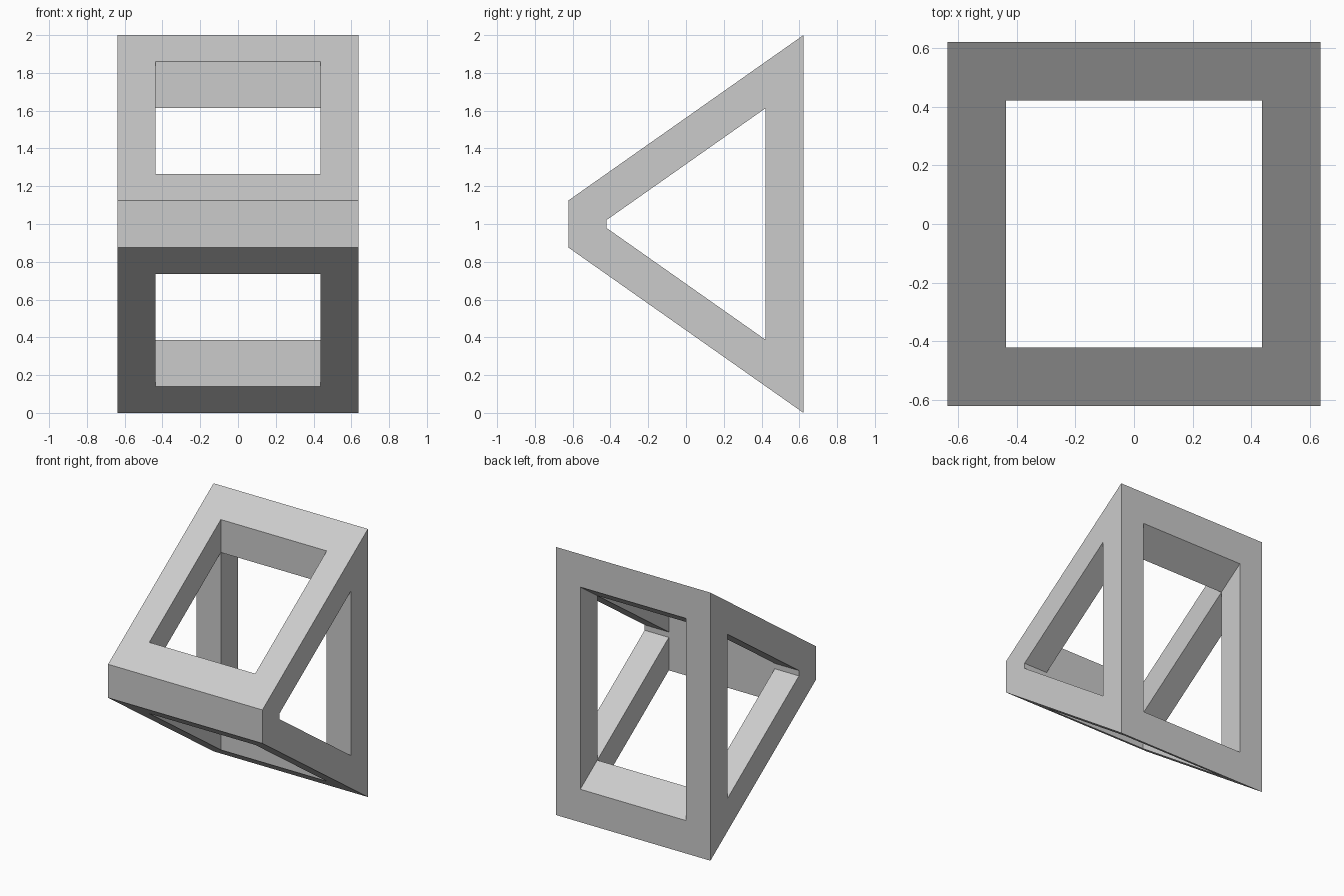
import bpy
import bmesh
from itertools import product

if "Cube" in bpy.data.objects:
    bpy.data.objects.remove(bpy.data.objects["Cube"], do_unlink=True)

# Main dimensions: outer half extents and the thickness of the bars
HALF_X, HALF_Y, BAR = 0.637, 0.622, 0.2
MID_Z, NOSE, SLOPE = 1.0, 0.125, 0.875 / 1.244
xs = [-HALF_X, BAR - HALF_X, HALF_X - BAR, HALF_X]
ys = [-HALF_Y, BAR - HALF_Y, HALF_Y - BAR, HALF_Y]


def corner(i, j, k):
    """Corner of the wedge-shaped 3 x 3 x 3 lattice."""
    outer = NOSE + SLOPE * (ys[j] - ys[0])
    inner = 0.02 + SLOPE * max(ys[j] - ys[1], 0)
    return xs[i], ys[j], MID_Z + (-outer, -inner, inner, outer)[k]


def is_solid(i, j, k):
    """Bars are solid, windows are open; the blunt nose has no window."""
    if not all(0 <= n <= 2 for n in (i, j, k)):
        return False
    return (i, j, k).count(1) <= 1 or (j == 0)


# Build only the faces between solid and open cells
bm = bmesh.new()
verts = {}


def vert(key):
    if key not in verts:
        verts[key] = bm.verts.new(corner(*key))
    return verts[key]


for cell in product(range(3), repeat=3):
    if not is_solid(*cell):
        continue
    for axis, side in product(range(3), (0, 1)):
        neighbour = list(cell)
        neighbour[axis] += 2 * side - 1
        if is_solid(*neighbour):
            continue
        u, v = (axis + 1) % 3, (axis + 2) % 3
        ring = []
        for du, dv in ((0, 0), (1, 0), (1, 1), (0, 1)):
            key = list(cell)
            key[axis] += side
            key[u] += du
            key[v] += dv
            ring.append(vert(tuple(key)))
        bm.faces.new(ring if side else ring[::-1])

# Merge flat neighbouring faces into clean panels
bmesh.ops.dissolve_limit(bm, angle_limit=0.01, verts=bm.verts[:], edges=bm.edges[:])
mesh = bpy.data.meshes.new("wedge_frame")
bm.to_mesh(mesh)
bm.free()

# Plain grey material
grey = bpy.data.materials.new("light_grey")
grey.use_nodes = True
colour = (0.6, 0.6, 0.6, 1)
grey.diffuse_color = colour
grey.node_tree.nodes["Principled BSDF"].inputs["Base Color"].default_value = colour
mesh.materials.append(grey)

frame = bpy.data.objects.new("wedge_frame", mesh)
bpy.context.collection.objects.link(frame)
